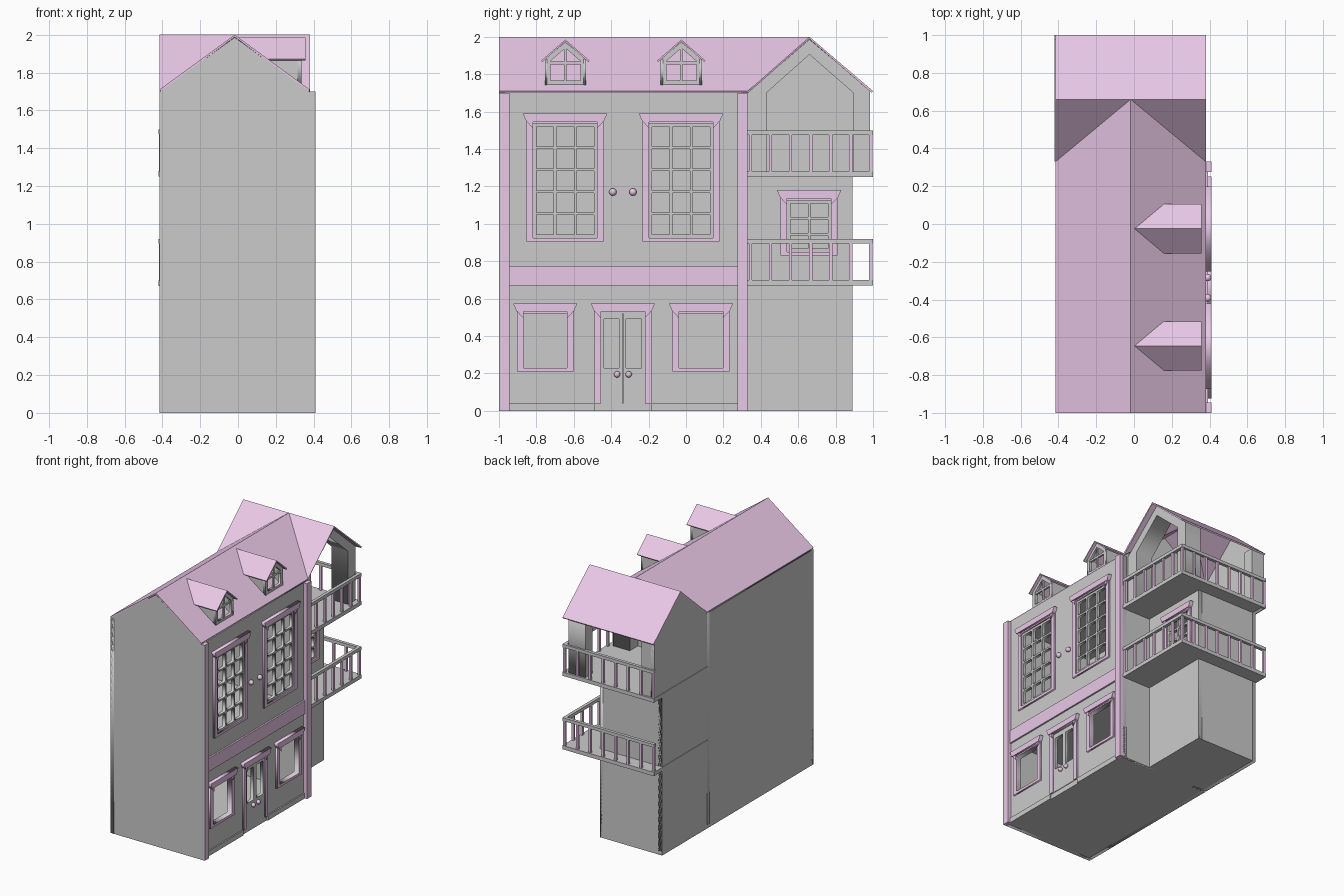
import bpy, bmesh, math
from mathutils import Matrix

if "Cube" in bpy.data.objects:
    bpy.data.objects.remove(bpy.data.objects["Cube"])

pink = bpy.data.materials.new("pink")
pink.diffuse_color = (0.82, 0.58, 0.80, 1)
pink.use_nodes = True
pink.node_tree.nodes["Principled BSDF"].inputs["Base Color"].default_value = pink.diffuse_color


def link(name, mesh, mat=None):
    ob = bpy.data.objects.new(name, mesh)
    bpy.context.collection.objects.link(ob)
    if mat:
        mesh.materials.clear()
        mesh.materials.append(mat)
    return ob


def rect(a0, a1, b0, b1):
    return [(a0, b0), (a1, b0), (a1, b1), (a0, b1)]


def plate(name, loops, d0, d1, mat=None, axis='x'):
    """Flat outline with holes, extruded along x (loops in y,z) or y (loops in x,z)."""
    cu = bpy.data.curves.new(name, 'CURVE')
    cu.dimensions, cu.fill_mode = '2D', 'BOTH'
    cu.extrude = (d1 - d0) / 2
    for loop in loops:
        sp = cu.splines.new('POLY')
        sp.points.add(len(loop) - 1)
        for p, (a, b) in zip(sp.points, loop):
            p.co = (a, b, 0, 1)
        sp.use_cyclic_u = True
    tmp = bpy.data.objects.new("tmp", cu)
    me = bpy.data.meshes.new_from_object(tmp)
    bpy.data.objects.remove(tmp)
    m = (d0 + d1) / 2
    if axis == 'x':
        me.transform(Matrix(((0, 0, 1, m), (1, 0, 0, 0), (0, 1, 0, 0), (0, 0, 0, 1))))
    else:
        me.transform(Matrix(((1, 0, 0, 0), (0, 0, -1, m), (0, 1, 0, 0), (0, 0, 0, 1))))
    me.name = name
    return link(name, me, mat)


def boxes(name, items, mat=None):
    """One object from (x0,x1,y0,y1,z0,z1) boxes."""
    bm = bmesh.new()
    for x0, x1, y0, y1, z0, z1 in items:
        m = Matrix.Translation(((x0 + x1) / 2, (y0 + y1) / 2, (z0 + z1) / 2))
        bmesh.ops.create_cube(bm, size=1, matrix=m @ Matrix.Diagonal((x1 - x0, y1 - y0, z1 - z0, 1)))
    me = bpy.data.meshes.new(name)
    bm.to_mesh(me)
    bm.free()
    return link(name, me, mat)


def sheet(name, verts, faces, mat=None, thick=0.012):
    """Upward-facing polygons, thickened downwards."""
    me = bpy.data.meshes.new(name)
    me.from_pydata(verts, [], faces)
    bm = bmesh.new()
    bm.from_mesh(me)
    bm.normal_update()
    bmesh.ops.reverse_faces(bm, faces=[f for f in bm.faces if f.normal.z < 0])
    bm.to_mesh(me)
    bm.free()
    ob = link(name, me, mat)
    mod = ob.modifiers.new("thickness", 'SOLIDIFY')
    mod.thickness, mod.offset = thick, -1
    return ob


def knob(name, y, z, r):
    bm = bmesh.new()
    bmesh.ops.create_uvsphere(bm, u_segments=16, v_segments=10, radius=r,
                              matrix=Matrix.Translation((0.41 - r, y, z)))
    for f in bm.faces:
        f.smooth = True
    me = bpy.data.meshes.new(name)
    bm.to_mesh(me)
    bm.free()
    link(name, me, pink)


def window(name, x, c, h, z0, z1, head, jamb=0.035, sill=0.02, cols=0, rows=0):
    """Pink surround with flared head and brackets, optional glazing bars."""
    o, i = h, h - jamb
    ring = [(c - o, z0), (c - i, z0), (c - i, z0 + sill), (c + i, z0 + sill),
            (c + i, z0), (c + o, z0), (c + o, z1), (c + i, z1), (c - i, z1), (c - o, z1)]
    if sill:
        plate(name + "_surround", [rect(c - o, c + o, z0, z1 + 0.01),
                                   rect(c - i, c + i, z0 + sill, z1 - 0.01)], x, x + 0.014, pink)
    else:
        for s in (-1, 1):
            plate(name + "_jamb", [rect(min(c + s * i, c + s * o), max(c + s * i, c + s * o), z0, z1)],
                  x, x + 0.014, pink)
    plate(name + "_head", [[(c - o, z1), (c + o, z1), (c + o + 0.02, z1 + 0.045),
                            (c - o - 0.02, z1 + 0.045)]], x, x + 0.03, pink)
    for s in (-1, 1):
        plate(name + "_bracket", [[(c + s * (o - 0.003), z1), (c + s * i, z1), (c + s * i, z1 - 0.035)]],
              x, x + 0.024, pink)
    if cols:
        y0, y1, b0, b1 = c - i, c + i, z0 + sill, z1 - 0.01
        w, k, g = (y1 - y0 - 0.02) / cols, (b1 - b0 - 0.02) / rows, 0.007
        holes = [rect(y0 + 0.01 + w * a + g, y0 + 0.01 + w * (a + 1) - g,
                      b0 + 0.01 + k * b + g, b0 + 0.01 + k * (b + 1) - g)
                 for a in range(cols) for b in range(rows)]
        plate(name + "_bars", [rect(y0, y1, b0, b1)] + holes, x - 0.02, x + 0.004)


XB, XF, XR, ZE = -0.415, 0.38, -0.0175, 1.71

# Shell walls
gable = [(XB, 0), (XF, 0), (XF, ZE - .012), (XR, 1.986), (XB, ZE - .012)]
plate("front_end_wall", [gable], -1, -0.97, axis='y')
plate("inner_end_wall", [gable], 0.30, 0.33, axis='y')
plate("rear_wall", [[(-1, 0), (.89, 0), (.89, 1.25), (.985, 1.25), (.985, ZE), (.66, 1.988),
                     (.33, ZE - .012), (-1, ZE - .012)]], XB, XB + 0.03)
boxes("floors", [(XB, XF, -1, .33, 0, .03), (XB, .36, -.98, .31, .69, .72),
                 (XB, .36, -.98, .31, 1.67, 1.69), (XB, .13, .33, .89, 0, .03)])

# Facade with window and door openings
UP, LOW, DOOR = (-.6465, -.0265), (-.7525, .08), -.3375
holes = [rect(c - .17, c + .17, .925, 1.53) for c in UP]
holes += [rect(c - .117, c + .117, .23, .52) for c in LOW] + [rect(DOOR - .117, DOOR + .117, .04, .52)]
plate("facade", [rect(-1, .33, 0, 1.70)] + holes, .35, XF)
for c in UP:
    window("upper_window", XF, c, .206, .905, 1.545, 1.59, cols=3, rows=5)
for c in LOW:
    window("lower_window", XF, c, .152, .21, .53, .575)
window("doorway", XF, DOOR, .152, .04, .53, .57, sill=0)
for s in (-1, 1):
    a, b = sorted((DOOR + s * .002, DOOR + s * .117))
    plate("door_leaf", [rect(a, b, .04, .52), rect(a + .015, b - .018, .23, .49)], .36, .385)
    knob("door_knob", DOOR + s * .031, .195, .017)
    knob("facade_knob", DOOR + s * .054, 1.17, .02)
boxes("pilasters", [(XF, .41, -.992, -.945, 0, 1.70), (XF, .41, .275, .33, 0, 1.70)], pink)
boxes("pilaster_end", [(XF, .41, -1, -.992, 0, 1.70)])
boxes("facade_band", [(XF, .393, -.945, .275, .67, .775)], pink)
boxes("plinth", [(XF, .39, -.945, -.49, 0, .04), (XF, .39, -.185, .275, 0, .04)])

# Side wing
plate("wing_front", [rect(.33, .89, 0, 1.25), rect(.54, .775, .85, 1.125)], .10, .13)
window("wing_window", .13, .658, .152, .83, 1.135, 1.18, cols=2, rows=3)
boxes("wing_side", [(XB, .13, .86, .89, 0, 1.25)])

# Open loggia under the wing roof
plate("loggia_gable", [[(.33, 1.28), (.43, 1.28), (.43, 1.70), (.66, 1.905), (.895, 1.70), (.895, 1.28),
                        (.985, 1.28), (.985, ZE), (.66, 1.986), (.33, ZE - .01)]], .19, .335)
boxes("loggia_post", [(XB, -.30, .90, .985, 1.28, 1.72)])

# Balconies
for z in (.67, 1.25):
    boxes("balcony_floor", [(-.42, XF, .33, 1, z, z + .03)])
    t = z + .225
    boxes("balcony_rail", [(XF - .025, XF, .33, 1, t, t + .025), (-.42, XF, .975, 1, t, t + .025)])
    bars = [(XF - .022, XF - .004, y - .009, y + .009, z + .03, t)
            for y in [.345 + .107 * i for i in range(7)]]
    bars += [(x - .009, x + .009, .978, .996, z + .03, t) for x in [XF - .013 - .111 * i for i in range(1, 8)]]
    boxes("balusters", bars, pink)

# Roof: two crossing ridges
sheet("roof", [(XF, -1, ZE), (XF, .33, ZE), (XR, .66, 2), (XR, -1, 2), (XB, -1, ZE), (XB, .33, ZE),
               (XF, .66, 2), (XB, .66, 2), (XF, 1, ZE), (XB, 1, ZE)],
      [(0, 1, 2, 3), (3, 2, 5, 4), (1, 6, 2), (5, 2, 7), (6, 8, 9, 7, 2)], pink)

# Dormers
for c in (-.645, -.025):
    face = [(c - .11, 1.745), (c + .11, 1.745), (c + .11, 1.88), (c, 1.972), (c - .11, 1.88)]
    hole = [(c - .08, 1.765), (c + .08, 1.765), (c + .08, 1.87), (c, 1.94), (c - .08, 1.87)]
    plate("dormer_front", [face, hole], .315, .335)
    boxes("dormer_bars", [(.318, .332, c - .08, c + .08, 1.852, 1.868),
                          (.318, .332, c - .007, c + .007, 1.765, 1.94)])
    for s in (-1, 1):
        y = c + s * .11
        plate("dormer_cheek", [[(.335, 1.735), (.335, 1.88), (.14, 1.88)]],
              min(y, y - s * .012), max(y, y - s * .012), axis='y')
    sheet("dormer_roof", [(.357, c, 1.985), (.357, c + .13, 1.872), (.155, c + .13, 1.872), (.003, c, 1.985),
                          (.357, c - .13, 1.872), (.155, c - .13, 1.872)],
          [(0, 1, 2, 3), (0, 3, 5, 4)], pink, .01)
